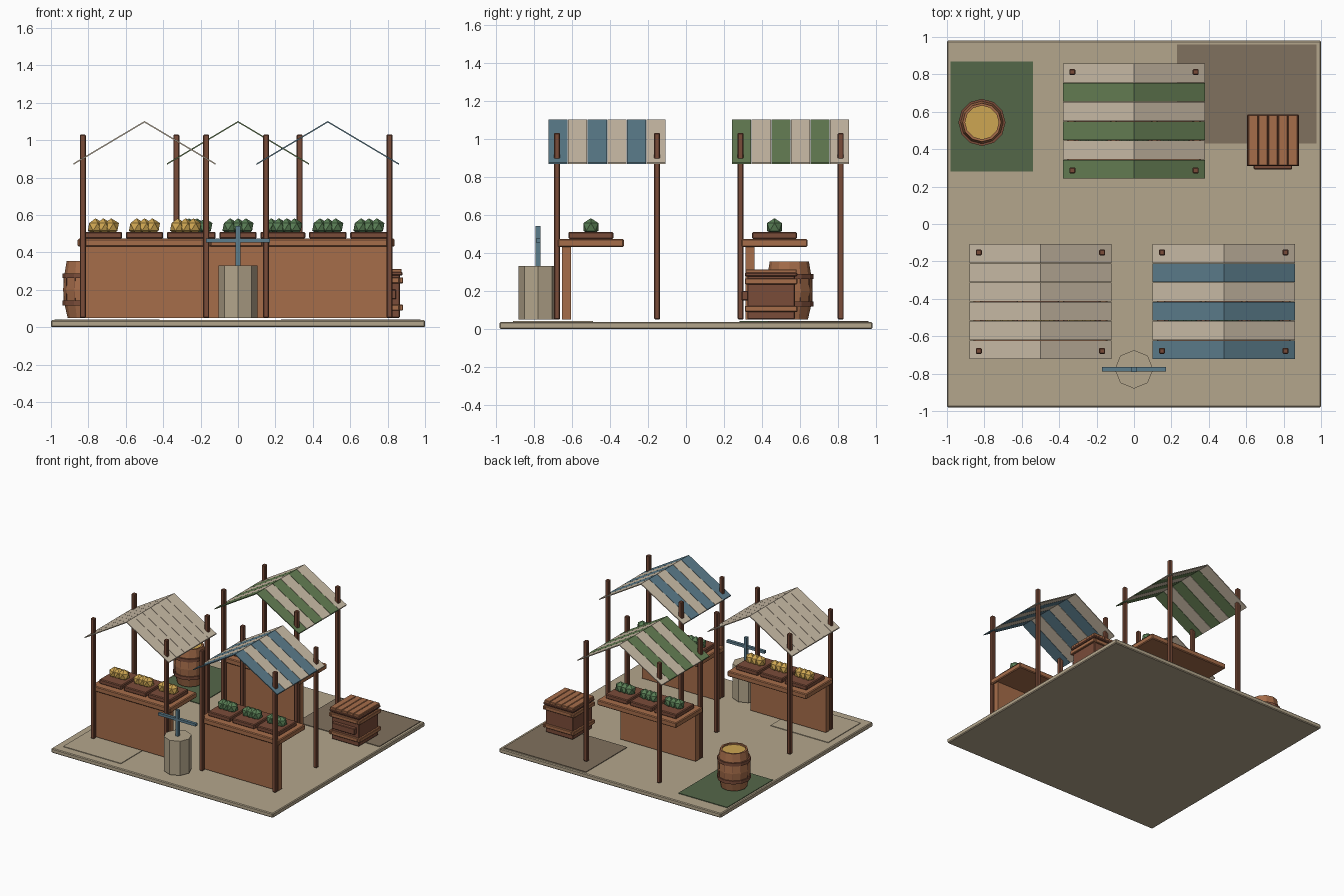
import bpy, bmesh, math
from mathutils import Vector

if "Cube" in bpy.data.objects:
    bpy.data.objects.remove(bpy.data.objects["Cube"])


def material(name, r, g, b):
    lin = lambda c: ((c / 255 + 0.055) / 1.055) ** 2.4
    m = bpy.data.materials.new(name)
    m.diffuse_color = (lin(r), lin(g), lin(b), 1)
    m.use_nodes = True
    m.node_tree.nodes["Principled BSDF"].inputs["Base Color"].default_value = m.diffuse_color
    return m


SAND = material("sand stone", 180, 166, 140)
MOSS = material("dark green mat", 84, 103, 73)
DIRT = material("brown mat", 128, 113, 94)
WOOD = material("wood", 166, 109, 74)
DARK = material("dark wood", 122, 76, 57)
CREAM = material("cream cloth", 204, 190, 168)
GREEN = material("green cloth", 102, 127, 84)
BLUE = material("blue", 92, 125, 140)
GOLD = material("yellow", 206, 166, 82)
LEAF = material("produce green", 88, 125, 84)


def finish(bm, name, mat, loc=(0, 0, 0), bevel=0):
    bmesh.ops.recalc_face_normals(bm, faces=bm.faces)
    me = bpy.data.meshes.new(name)
    bm.to_mesh(me)
    bm.free()
    me.materials.append(mat)
    ob = bpy.data.objects.new(name, me)
    ob.location = loc
    bpy.context.collection.objects.link(ob)
    if bevel:
        mod = ob.modifiers.new("bevel", 'BEVEL')
        mod.width = bevel
        mod.segments = 1
    return ob


def box(name, mat, x0, x1, y0, y1, z0, z1, bevel=0):
    bm = bmesh.new()
    bmesh.ops.create_cube(bm, size=1)
    bmesh.ops.scale(bm, verts=bm.verts, vec=(x1 - x0, y1 - y0, z1 - z0))
    return finish(bm, name, mat, ((x0 + x1) / 2, (y0 + y1) / 2, (z0 + z1) / 2), bevel)


def lathe(name, mat, profile, loc, sides, closed=False):
    """Turn (radius, height) pairs around z; cap the ends unless closed."""
    bm = bmesh.new()
    rings = [[bm.verts.new((r * math.cos(2 * math.pi * i / sides),
                            r * math.sin(2 * math.pi * i / sides), z))
              for i in range(sides)] for r, z in profile]
    pairs = list(zip(rings, rings[1:]))
    if closed:
        pairs.append((rings[-1], rings[0]))
    for a, b in pairs:
        for i in range(sides):
            j = (i + 1) % sides
            bm.faces.new((a[i], a[j], b[j], b[i]))
    if not closed:
        bm.faces.new(rings[0])
        bm.faces.new(rings[-1])
    return finish(bm, name, mat, loc)


def canopy_strip(name, mat, cx, y0, y1):
    """One cloth strip folded over the ridge."""
    outline = [(-0.38, 0.876), (0, 1.102), (0.38, 0.876),
               (0.38, 0.868), (0, 1.094), (-0.38, 0.868)]
    bm = bmesh.new()
    a, b = [[bm.verts.new((cx + x, y, z)) for x, z in outline] for y in (y0, y1)]
    for i in range(6):
        j = (i + 1) % 6
        bm.faces.new((a[i], a[j], b[j], b[i]))
    for v in (a, b):
        bm.faces.new((v[0], v[1], v[4], v[5]))
        bm.faces.new((v[1], v[2], v[3], v[4]))
    finish(bm, name, mat)


def stall(cx, cy, label, cloth, produce):
    # posts
    for sx in (-0.33, 0.33):
        for sy in (-0.263, 0.263):
            x, y = cx + sx, cy + sy
            box(label + "_post", DARK, x - .016, x + .016, y - .016, y + .016, .05, 1.03, .005)
    # counter
    box(label + "_counter_panel", WOOD, cx - .34, cx + .34, cy - .236, cy - .19, .05, .432)
    box(label + "_counter_top", WOOD, cx - .357, cx + .357, cy - .258, cy + .088, .43, .473, .006)
    # trays with produce
    for dx in (-.22, 0, .22):
        x, y = cx + dx, cy - .085
        box(label + "_tray", DARK, x - .1, x + .1, y - .118, y + .118, .473, .51, .006)
        for k in (-1, 0, 1):
            bm = bmesh.new()
            bmesh.ops.create_icosphere(bm, subdivisions=1, radius=.046)
            finish(bm, label + "_produce", produce, (x + k * .042, y, .536))
    # striped canopy
    pitch = .103
    for i in range(6):
        y = cy - 3 * pitch + i * pitch
        canopy_strip(label + "_canopy_strip", CREAM if i % 2 else cloth, cx, y + .0015, y + pitch - .0015)


# ground slab and mats
box("ground_slab", SAND, -1, 1, -.98, .98, 0, .037, .006)
box("green_mat", MOSS, -.98, -.54, .28, .87, .034, .042)
box("brown_mat", DIRT, .23, .975, .43, .96, .034, .042)
box("sand_mat", SAND, -.94, -.42, -.91, -.49, .034, .042)

stall(-.5, -.415, "left_stall", CREAM, GOLD)
stall(.48, -.415, "right_stall", BLUE, LEAF)
stall(0, .55, "back_stall", GREEN, LEAF)

# stone pedestal with a metal cross handle
lathe("pedestal", SAND, [(.103, .05), (.103, .33)], (0, -.777, 0), 8)
box("handle_upright", BLUE, -.013, .013, -.79, -.764, .33, .54)
box("handle_crossbar", BLUE, -.17, .17, -.789, -.765, .453, .474)

# barrel: open staved shell, hoops and grain
spot = (-.813, .543, 0)
lathe("barrel_shell", WOOD, [(.098, .05), (.116, .13), (.122, .2), (.116, .275), (.103, .355),
                             (.09, .355), (.09, .33), (.09, .06)], spot, 12, True)
lathe("barrel_grain", GOLD, [(.092, .06), (.094, .343)], spot, 12)
for z, r in ((.13, .126), (.275, .126)):
    lathe("barrel_hoop", DARK, [(r - .02, z - .013), (r, z - .013), (r, z + .013), (r - .02, z + .013)],
          spot, 12, True)
for i in range(12):  # dark seams between staves
    a = 2 * math.pi * i / 12
    seam = box("barrel_seam", DARK, -.002, .002, -.002, .002, .14, .265)
    seam.location = (spot[0] + .119 * math.cos(a), spot[1] + .119 * math.sin(a), .2)
    seam.rotation_euler.z = a

# crate: body, rails, front board and slatted lid
X, Y = .743, .447
box("crate_body", DARK, X - .122, X + .122, Y - .125, Y + .125, .05, .285, .004)
for z in (.105, .25):
    for s in (-1, 1):
        box("crate_side_rail", WOOD, X + s * .13 - .01, X + s * .13 + .01, Y - .138, Y + .138, z - .016, z + .016, .004)
        box("crate_end_rail", WOOD, X - .12, X + .12, Y + s * .13 - .008, Y + s * .13 + .008, z - .016, z + .016, .004)
box("crate_front_board", DARK, X - .103, X + .103, Y - .155, Y - .12, .15, .2, .004)
box("crate_lid_frame", DARK, X - .137, X + .137, Y - .138, Y + .138, .275, .297, .006)
for i in range(5):
    x = X + (i - 2) * .053
    box("crate_lid_slat", WOOD, x - .025, x + .025, Y - .135, Y + .135, .29, .312, .003)
